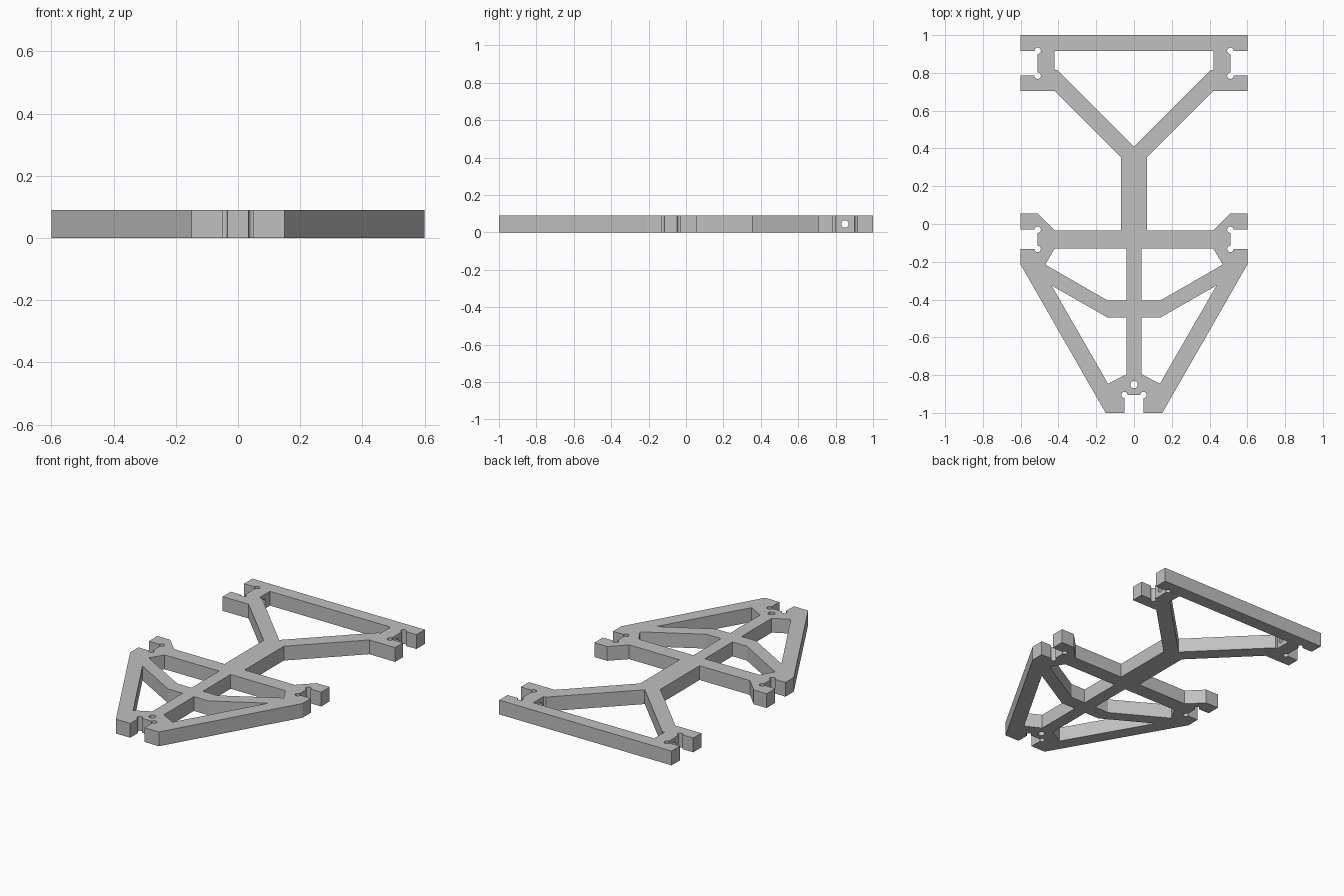
import bpy, bmesh, math
from mathutils import Vector, Matrix

cube = bpy.data.objects.get("Cube")
if cube:
    bpy.data.objects.remove(cube)

THICK = 0.09
RELIEF = 0.017

grey = bpy.data.materials.new("plain_grey")
grey.use_nodes = True
grey.diffuse_color = (0.53, 0.53, 0.53, 1)
grey.node_tree.nodes["Principled BSDF"].inputs["Base Color"].default_value = grey.diffuse_color


def circle(cx, cy, r, n=20):
    return [(cx + r * math.cos(2 * math.pi * i / n), cy + r * math.sin(2 * math.pi * i / n)) for i in range(n)]


def flip(points):
    return [(-x, y) for x, y in reversed(points)]


def relieve(points, corners):
    """Swap each listed slot corner for a three-quarter round relief cut."""
    out = []
    for i, p in enumerate(points):
        if p not in corners:
            out.append(p)
            continue
        c = Vector(p)
        a = Vector(points[i - 1]) - c
        b = Vector(points[i + 1]) - c
        start = math.atan2(a.y, a.x)
        sweep = -math.copysign(1.5 * math.pi, a.x * b.y - a.y * b.x)
        for k in range(13):
            t = start + sweep * k / 12
            out.append((c.x + RELIEF * math.cos(t), c.y + RELIEF * math.sin(t)))
    return out


# Left half of the outline, from the back edge to the front slot
slots = [(0.51, 0.917), (0.51, 0.785), (0.51, -0.03), (0.51, -0.132), (0.05, -0.905)]
half = [(0.6, 1), (0.6, 0.917), slots[0], slots[1], (0.6, 0.785), (0.6, 0.705),
        (0.42, 0.705), (0.07, 0.355), (0.07, -0.035), (0.42, -0.035),
        (0.51, 0.055), (0.6, 0.055), (0.6, -0.03), slots[2], slots[3],
        (0.6, -0.132), (0.6, -0.215), (0.15, -1), (0.05, -1), slots[4], (0, -0.905)]
half = relieve(half, slots)
outline = half + flip(half[:-1])

# Openings between the beams
rear = [(0.42, 0.917), (0.42, 0.815), (0.405, 0.815), (0, 0.41)]
upper = [(0.04, -0.13), (0.42, -0.13), (0.47, -0.215), (0.14, -0.405), (0.04, -0.405)]
lower = [(0.04, -0.495), (0.14, -0.495), (0.437, -0.325), (0.137, -0.846), (0.04, -0.795)]
loops = [outline, rear + flip(rear[:-1]), upper, flip(upper), lower, flip(lower),
         circle(0, -0.85, 0.02)]

# Filled flat curve gives the plate its thickness
curve = bpy.data.curves.new("frame_profile", "CURVE")
curve.dimensions = "2D"
curve.fill_mode = "BOTH"
curve.extrude = THICK / 2
for loop in loops:
    s = curve.splines.new("POLY")
    s.points.add(len(loop) - 1)
    for pt, (x, y) in zip(s.points, loop):
        pt.co = (x, y, 0, 1)
    s.use_cyclic_u = True
temp = bpy.data.objects.new("frame_profile", curve)
bpy.context.collection.objects.link(temp)
bpy.context.view_layer.update()
mesh = bpy.data.meshes.new_from_object(temp.evaluated_get(bpy.context.evaluated_depsgraph_get()))
bpy.data.objects.remove(temp)

# Weld the caps to the walls
bm = bmesh.new()
bm.from_mesh(mesh)
bmesh.ops.translate(bm, vec=(0, 0, THICK / 2), verts=bm.verts)
bmesh.ops.remove_doubles(bm, verts=bm.verts, dist=0.0005)
bmesh.ops.recalc_face_normals(bm, faces=bm.faces)
for f in bm.faces:
    f.smooth = False
    f.material_index = 0
bm.to_mesh(mesh)
bm.free()
mesh.materials.clear()
mesh.materials.append(grey)
frame = bpy.data.objects.new("chassis_frame", mesh)
bpy.context.collection.objects.link(frame)

# Cross hole through both rear posts
bm = bmesh.new()
bmesh.ops.create_cone(bm, cap_ends=True, segments=20, radius1=0.02, radius2=0.02, depth=1.1,
                      matrix=Matrix.Translation((0, 0.85, THICK / 2)) @ Matrix.Rotation(math.pi / 2, 4, "Y"))
cut_mesh = bpy.data.meshes.new("axle_hole_cutter")
bm.to_mesh(cut_mesh)
bm.free()
cut_mesh.materials.append(grey)
cutter = bpy.data.objects.new("axle_hole_cutter", cut_mesh)
bpy.context.collection.objects.link(cutter)
cutter.hide_render = True
cutter.hide_viewport = True
cutter.display_type = "WIRE"
mod = frame.modifiers.new("axle_hole", "BOOLEAN")
mod.operation = "DIFFERENCE"
mod.solver = "EXACT"
mod.object = cutter
